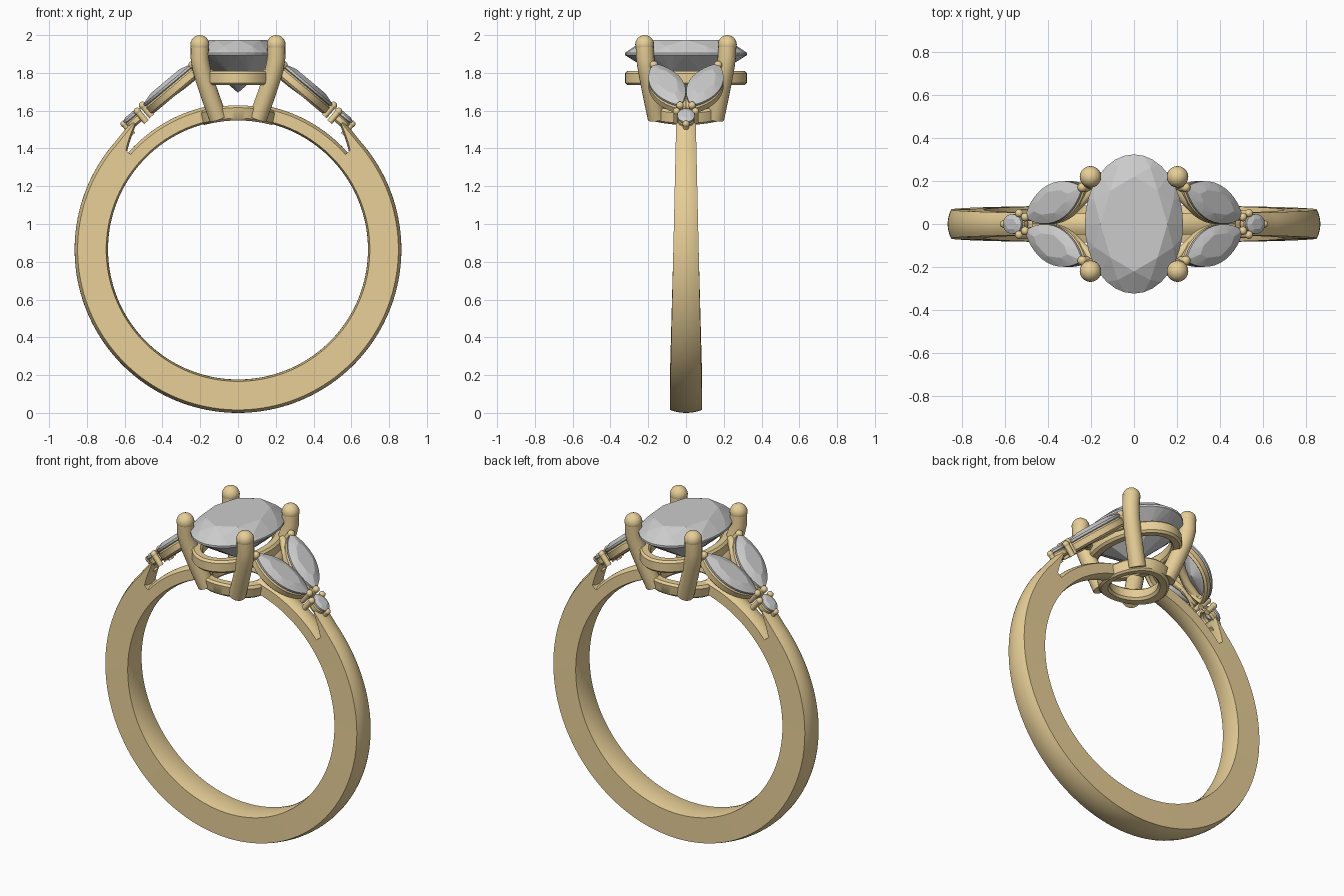
import bpy, bmesh, math
from math import sin, cos, pi, radians
from mathutils import Matrix, Vector

if "Cube" in bpy.data.objects:
    bpy.data.objects.remove(bpy.data.objects["Cube"])

gold = bpy.data.materials.new("gold")
gold.diffuse_color = (0.80, 0.62, 0.31, 1)
gold.use_nodes = True
gold.node_tree.nodes["Principled BSDF"].inputs["Base Color"].default_value = gold.diffuse_color
CZ = 0.865  # centre height of the finger hole


def finish(name, bm, mat=None, smooth=True):
    bmesh.ops.recalc_face_normals(bm, faces=bm.faces)
    me = bpy.data.meshes.new(name)
    bm.to_mesh(me)
    bm.free()
    ob = bpy.data.objects.new(name, me)
    bpy.context.collection.objects.link(ob)
    if mat:
        me.materials.append(mat)
    if smooth:
        bpy.ops.object.select_all(action='DESELECT')
        ob.select_set(True)
        bpy.context.view_layer.objects.active = ob
        bpy.ops.object.shade_smooth_by_angle(angle=radians(35))
    return ob


def loft(bm, rings, closed):
    """Skin a row of equal cross-sections, capped unless closed."""
    vs = [[bm.verts.new(p) for p in r] for r in rings]
    n, m = len(vs), len(vs[0])
    for i in range(n if closed else n - 1):
        a, b = vs[i], vs[(i + 1) % n]
        for j in range(m):
            k = (j + 1) % m
            bm.faces.new((a[j], a[k], b[k], b[j]))
    if not closed:
        bm.faces.new(vs[0])
        bm.faces.new(vs[-1])


def arc(name, a0, a1, steps, r_in, r_out, half):
    """Band section swept around the finger; angle is measured from the top."""
    rings = []
    for i in range(steps + 1):
        t = i / steps
        a = radians(a0 + (a1 - a0) * t)
        h, ri, ro = half(a), r_in(t), r_out(t)
        sec = [(ro - 0.016 * (k / 4) ** 2, h * k / 4) for k in range(-4, 5)]
        sec += [(ri + 0.010 * (k / 4) ** 2, h * k / 4) for k in range(4, -5, -1)]
        rings.append([(r * sin(a), y, CZ + r * cos(a)) for r, y in sec])
    bm = bmesh.new()
    loft(bm, rings, False)
    return finish(name, bm, gold)


def outline(t, L, W, p):
    """p=1 gives an ellipse, p=2 a pointed marquise."""
    s = sin(t)
    return L * cos(t), W * math.copysign(abs(s) ** p, s)


def frame(name, L, W, p, wall, z0, z1, M, bend=False, flare=0):
    """Hollow setting with rounded edges; bend makes it follow the finger hole."""
    rings, c = [], 0.012
    for i in range(64):
        t = 2 * pi * i / 64
        ring = []
        for d, z in ((0, z0 + c), (0, z1 - c), (c, z1), (wall - c, z1),
                     (wall, z1 - c), (wall, z0 + c), (wall - c, z0), (c, z0)):
            if z < (z0 + z1) / 2:
                d += flare
            x, y = outline(t, L - d * (1.6 if p > 1 else 1), W - d, p)
            if bend:
                z += math.sqrt(0.688 ** 2 - x * x) - 0.688
            ring.append(M @ Vector((x, y, z)))
        rings.append(ring)
    bm = bmesh.new()
    loft(bm, rings, True)
    return finish(name, bm, gold)


def gem(name, L, W, p, crown, depth, table, n, M):
    """Faceted stone as the hull of table, star, girdle and pavilion points."""
    bm = bmesh.new()
    rows = ((n, 0, table, crown), (n, .5, (1 + table) / 2 + .03, crown * .55),
            (4 * n, 0, 1, 0.006), (4 * n, 0, 1, -0.006),
            (n, .5, .62, -depth * .45), (1, 0, 0, -depth))
    for cnt, off, s, z in rows:
        for i in range(cnt):
            x, y = outline(2 * pi * (i + off) / cnt, L * s, W * s, p)
            bm.verts.new(M @ Vector((x, y, z)))
    bmesh.ops.remove_doubles(bm, verts=bm.verts, dist=1e-5)
    bmesh.ops.convex_hull(bm, input=bm.verts)
    bmesh.ops.dissolve_limit(bm, angle_limit=radians(1), verts=bm.verts, edges=bm.edges)
    return finish(name, bm, None, False)


def wire(name, pts, r, bead=None):
    """Round wire along points, with a ball on its last point."""
    pts = [Vector(p) for p in pts]
    rings = []
    for i, p in enumerate(pts):
        d = (pts[min(i + 1, len(pts) - 1)] - pts[max(i - 1, 0)]).normalized()
        u = d.cross(Vector((0.3, 1, 0.1))).normalized()
        v = d.cross(u)
        rings.append([p + r * (u * cos(2 * pi * k / 20) + v * sin(2 * pi * k / 20))
                      for k in range(20)])
    bm = bmesh.new()
    loft(bm, rings, False)
    bmesh.ops.create_uvsphere(bm, u_segments=20, v_segments=12, radius=bead or r,
                              matrix=Matrix.Translation(pts[-1]))
    return finish(name, bm, gold)


# Band: wide at the bottom, narrow at the shoulders, thin rail under the head
width = lambda a: 0.067 - 0.019 * cos(a)
arc("band", 48.5, 311.5, 120, lambda t: 0.688, lambda t: 0.865, width)
for s, n in ((-1, "left"), (1, "right")):
    arc(n + "_bridge_rail", s * 52, s * 12, 24, lambda t: 0.688, lambda t: 0.775, width)
    arc(n + "_shoulder_branch", s * 51, s * 39.5, 10,
        lambda t: 0.765 + 0.085 * t, lambda t: 0.864 + 0.018 * t * t, width)

# Head: lower collar, gallery ring, centre stone
I = Matrix.Identity(4)
frame("head_collar", 0.20, 0.212, 1, 0.062, 1.548, 1.628, I, True, 0.01)
frame("gallery_ring", 0.215, 0.322, 1, 0.06, 1.735, 1.81, I)
gem("centre_stone", 0.228, 0.323, 1, 0.075, 0.205, 0.68, 8, Matrix.Translation((0, 0, 1.90)))

# Four claws leaning outward from the collar
for sx in (-1, 1):
    for sy in (-1, 1):
        path = [(0.105, 0.155, 1.56), (0.145, 0.178, 1.67), (0.182, 0.2, 1.78),
                (0.195, 0.209, 1.83), (0.203, 0.216, 1.88), (0.202, 0.219, 1.95)]
        wire("claw", [(sx * x, sy * y, z) for x, y, z in path], 0.048, 0.05)

# Side clusters: two marquise stones and a small accent on each shoulder
u, n = Vector((0.766, 0, -0.643)), Vector((0.643, 0, 0.766))
for sx in (-1, 1):
    S = Matrix.Diagonal((sx, 1, 1, 1))
    base = Matrix(((u.x, 0, n.x, 0), (0, 1, 0, 0), (u.z, 0, n.z, 0), (0, 0, 0, 1)))

    def bead(name, x, y, z, r):
        p = Vector((x, y, z))
        wire(name, [S @ (p - n * 0.075), S @ p], r * 0.85, r)

    for sy in (-1, 1):
        M = (S @ Matrix.Translation((0.37, sy * 0.1, 1.735)) @ base
             @ Matrix.Rotation(-sy * radians(22), 4, 'Z'))
        gem("marquise_stone", 0.182, 0.088, 1.6, 0.026, 0.06, 0.6, 8, M)
        frame("marquise_setting", 0.182, 0.088, 1.6, 0.024, -0.066, -0.008, M)
        bead("marquise_tip_bead", 0.24, sy * 0.17, 1.842, 0.022)
        bead("marquise_lower_bead", 0.505, sy * 0.032, 1.628, 0.02)
        bead("accent_upper_bead", 0.533, sy * 0.05, 1.597, 0.019)
        # Wires joining the cluster to the head
        wire("cluster_wire", [(sx * x, sy * y, z) for x, y, z in (
            (0.19, 0.165, 1.80), (0.235, 0.115, 1.785), (0.29, 0.06, 1.74),
            (0.36, 0.025, 1.69), (0.45, 0.014, 1.625))], 0.024)
    A = S @ Matrix.Translation((0.562, 0, 1.572)) @ base
    gem("accent_stone", 0.056, 0.046, 1, 0.016, 0.04, 0.6, 6, A)
    frame("accent_setting", 0.054, 0.044, 1, 0.018, -0.055, -0.006, A)
    bead("accent_outer_bead", 0.604, 0, 1.53, 0.018)
